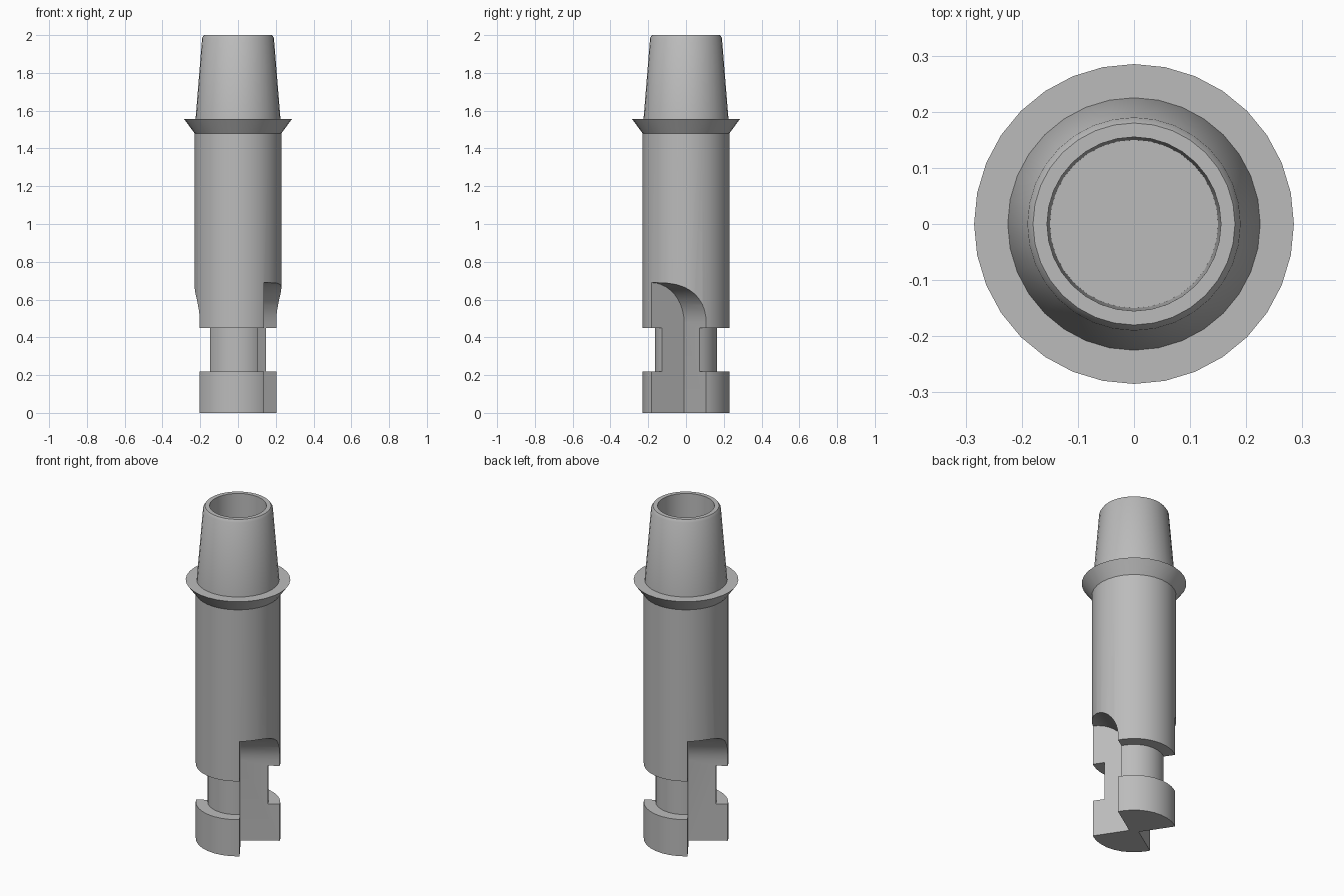
import bpy, bmesh, math
from mathutils import Matrix, Vector

default = bpy.data.objects.get("Cube")
if default:
    bpy.data.objects.remove(default, do_unlink=True)

GREY = (0.5, 0.5, 0.5, 1)
metal = bpy.data.materials.new("grey metal")
metal.use_nodes = True
metal.diffuse_color = GREY
metal.node_tree.nodes["Principled BSDF"].inputs["Base Color"].default_value = GREY


def make_object(name, bm):
    bmesh.ops.recalc_face_normals(bm, faces=bm.faces)
    mesh = bpy.data.meshes.new(name)
    bm.to_mesh(mesh)
    bm.free()
    mesh.materials.append(metal)
    obj = bpy.data.objects.new(name, mesh)
    bpy.context.collection.objects.link(obj)
    return obj


def select(obj):
    bpy.ops.object.select_all(action='DESELECT')
    obj.select_set(True)
    bpy.context.view_layer.objects.active = obj


def smooth(obj):
    select(obj)
    bpy.ops.object.shade_smooth_by_angle(angle=math.radians(30))


def lathe(name, profile, sides=32):
    """Rings from (radius, height) pairs; a zero radius closes with a disc."""
    bm = bmesh.new()
    rings = []
    for r, z in profile:
        if r > 0:
            rings.append([bm.verts.new((r * math.cos(t), r * math.sin(t), z))
                          for t in (math.tau * i / sides for i in range(sides))])
    for low, high in zip(rings, rings[1:]):
        for i in range(sides):
            j = (i + 1) % sides
            bm.faces.new((low[i], low[j], high[j], high[i]))
    if profile[0][0] == 0:
        bm.faces.new(rings[0])
    if profile[-1][0] == 0:
        bm.faces.new(rings[-1])
    return make_object(name, bm)


# Shaft with locking foot, narrow neck and long barrel
R, NECK = 0.23, 0.165
BARREL_TOP = 1.48
shaft = lathe("locking_shaft", [
    (0, 0), (R, 0), (R, 0.22), (NECK, 0.22), (NECK, 0.45),
    (R, 0.45), (R, BARREL_TOP), (0, BARREL_TOP)])

# Two opposite right-angled slots with a rounded roof
corner = Vector((0.025, -0.01, 0))
along = Vector((0.115, -0.175, 0)).normalized()
outward = Vector((-along.y, along.x, 0))
ROOF, CURVE = 0.69, 0.21
outline = [(0, -0.1), (0.4, -0.1), (0.4, ROOF)]
for i in range(11):
    t = math.pi / 2 * i / 10
    outline.append((CURVE - CURVE * math.sin(t), ROOF - CURVE + CURVE * math.cos(t)))

for turn in (0, math.pi):
    bm = bmesh.new()
    face = bm.faces.new([bm.verts.new(corner + along * a + Vector((0, 0, z)))
                         for a, z in outline])
    new = bmesh.ops.extrude_face_region(bm, geom=[face])["geom"]
    bmesh.ops.translate(bm, vec=outward * 0.5,
                        verts=[v for v in new if isinstance(v, bmesh.types.BMVert)])
    bmesh.ops.transform(bm, matrix=Matrix.Rotation(turn, 4, 'Z'), verts=bm.verts)
    cutter = make_object("slot_cutter", bm)
    cutter.hide_render = True
    cut = shaft.modifiers.new("slot", 'BOOLEAN')
    cut.operation = 'DIFFERENCE'
    cut.solver = 'EXACT'
    cut.object = cutter
    select(shaft)
    bpy.ops.object.modifier_apply(modifier=cut.name)
    bpy.data.objects.remove(cutter, do_unlink=True)

# Open the hidden joint under the collar
bm = bmesh.new()
bm.from_mesh(shaft.data)
caps = [f for f in bm.faces if f.calc_center_median().z > BARREL_TOP - 0.01]
bmesh.ops.delete(bm, geom=caps, context='FACES')
bm.to_mesh(shaft.data)
bm.free()
smooth(shaft)

# Flared collar
smooth(lathe("flared_collar", [(R, BARREL_TOP), (0.285, 1.555), (0.225, 1.555)]))

# Tapered hollow head with a chamfered rim
smooth(lathe("tapered_head", [
    (0.225, 1.555), (0.19, 1.985), (0.18, 2.0), (0.155, 2.0), (0.15, 1.56), (0, 1.56)]))
